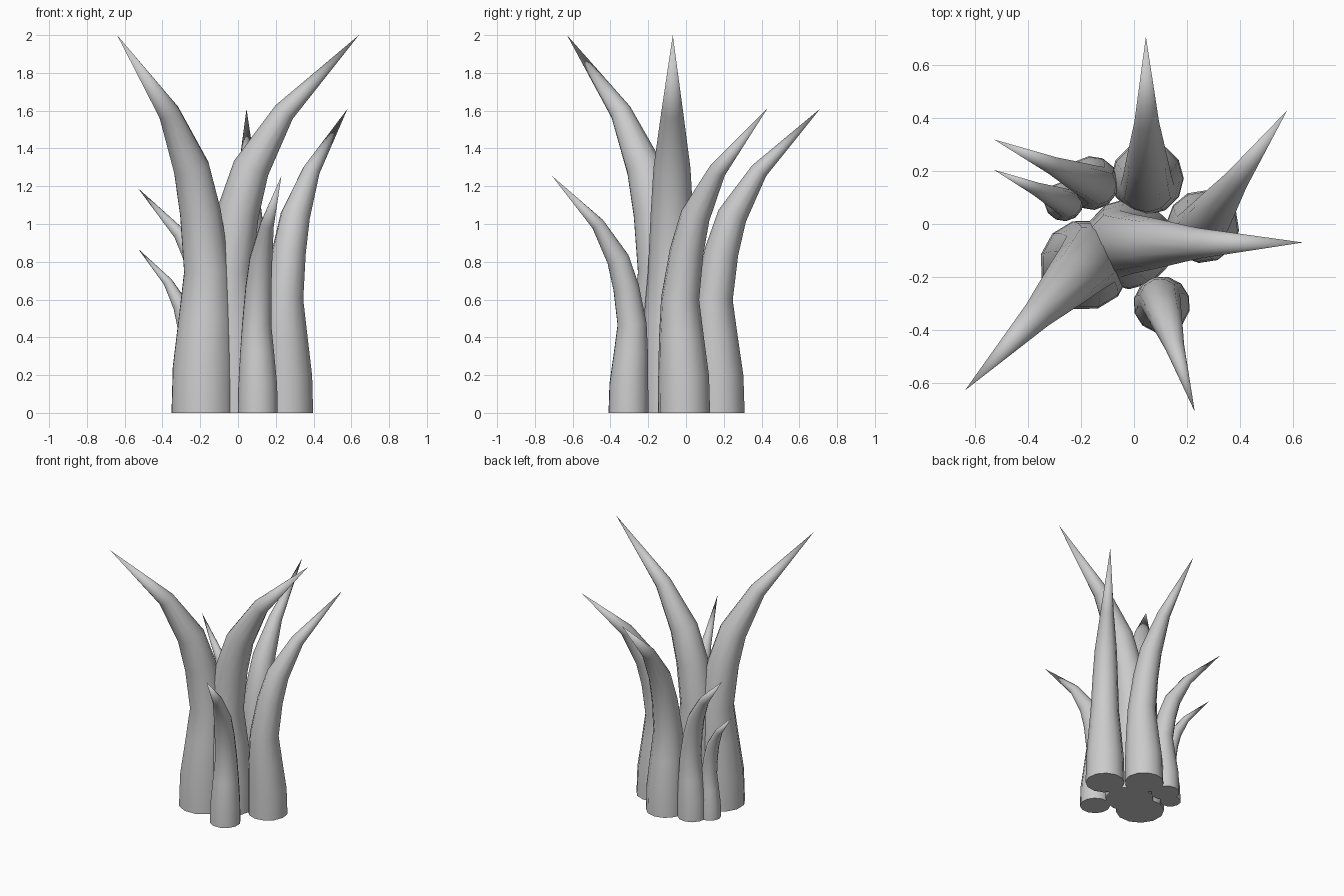
import bpy, bmesh, math
from mathutils import Vector

if "Cube" in bpy.data.objects:
    bpy.data.objects.remove(bpy.data.objects["Cube"])

# Shared spike profile per unit height: (outward offset, z, radius)
PROFILE = [(0, 0, .086), (-.002, .12, .084), (-.011, .25, .074), (-.016, .375, .063),
           (.010, .53, .056), (.045, .648, .049), (.133, .796, .029)]
TIP = (.333, 1.0)
SIDES = 12

def spike(name, base, tip):
    """Curved pointed spike: leans in, then sweeps out to the tip."""
    b, t = Vector((*base, 0)), Vector(tip)
    h = t.z
    flat = Vector((t.x - b.x, t.y - b.y, 0))
    out = flat.normalized()
    side = Vector((-out.y, out.x, 0))
    k = flat.length / TIP[0]
    centres = [b + out * (o * k) + Vector((0, 0, z * h)) for o, z, r in PROFILE] + [t]
    bm = bmesh.new()
    rings = []
    for i, (o, z, r) in enumerate(PROFILE):
        if i == 0:
            axis = out
        else:
            d = (centres[i + 1] - centres[i]).normalized() + (centres[i] - centres[i - 1]).normalized()
            axis = side.cross(d.normalized())
            if axis.dot(out) < 0:
                axis = -axis
        ring = []
        for s in range(SIDES):
            a = 2 * math.pi * s / SIDES
            ring.append(bm.verts.new(centres[i] + (axis * math.cos(a) + side * math.sin(a)) * (r * h)))
        rings.append(ring)
    apex = bm.verts.new(t)
    bm.faces.new(rings[0][::-1])
    for s in range(SIDES):
        n = (s + 1) % SIDES
        for lo, hi in zip(rings, rings[1:]):
            bm.faces.new((lo[s], lo[n], hi[n], hi[s]))
        bm.faces.new((rings[-1][s], rings[-1][n], apex))
    bmesh.ops.recalc_face_normals(bm, faces=bm.faces)
    me = bpy.data.meshes.new(name)
    bm.to_mesh(me)
    bm.free()
    ob = bpy.data.objects.new(name, me)
    bpy.context.collection.objects.link(ob)
    bpy.ops.object.select_all(action='DESELECT')
    ob.select_set(True)
    bpy.context.view_layer.objects.active = ob
    bpy.ops.object.shade_smooth_by_angle(angle=math.radians(40))

# Two tall spikes, two medium, three small
spike("tall_spike_left", (-.185, -.155), (-.64, -.63, 2.0))
spike("tall_spike_right", (-.02, -.075), (.64, -.07, 2.0))
spike("medium_spike_right", (.26, -.01), (.58, .43, 1.61))
spike("medium_spike_back", (.05, .172), (.045, .71, 1.61))
spike("small_spike_front", (.105, -.305), (.23, -.71, 1.255))
spike("small_spike_back_left", (-.16, .155), (-.53, .32, 1.19))
spike("tiny_spike_left", (-.265, .085), (-.53, .205, .87))
